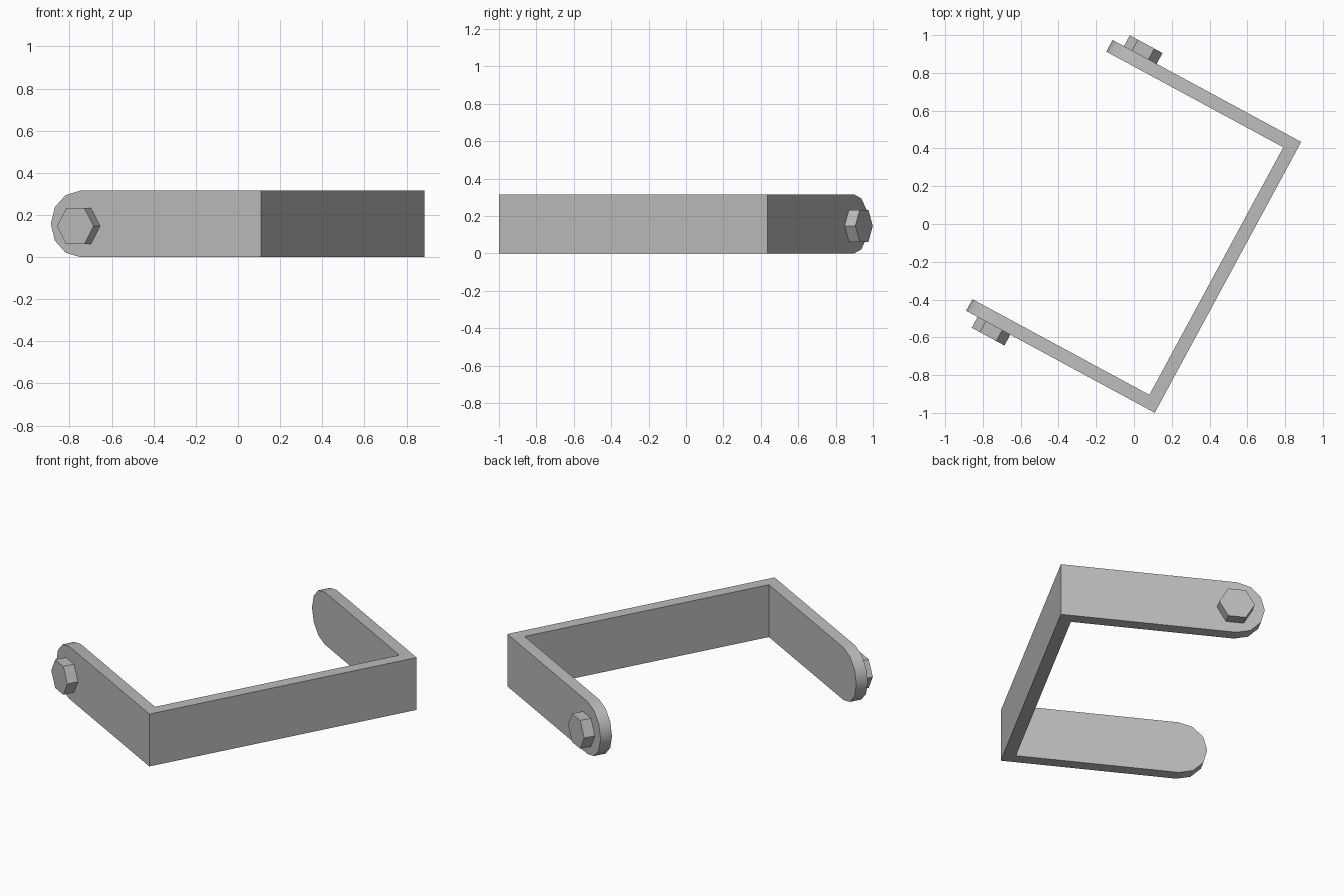
import bpy, bmesh
from math import radians
from mathutils import Matrix, Vector

if "Cube" in bpy.data.objects:
    bpy.data.objects.remove(bpy.data.objects["Cube"])

HALF_WIDTH = 0.815   # half the length of the cross bar
ARM = 1.135          # arm length from the outer face of the bar
THICK = 0.07
HEIGHT = 0.315
BOLT_X, BOLT_Z, BOLT_R, BOLT_H = 0.968, 0.147, 0.0985, 0.065

# Bracket space: arms run along +x, bar runs along y
PLACE = Matrix.Translation((0.4975, -0.2825, 0)) @ Matrix.Rotation(radians(151.6), 4, "Z")

steel = bpy.data.materials.new("grey steel")
steel.use_nodes = True
grey = (0.5, 0.5, 0.5, 1)
steel.diffuse_color = grey
steel.node_tree.nodes["Principled BSDF"].inputs["Base Color"].default_value = grey


def add_object(name, bm):
    bmesh.ops.recalc_face_normals(bm, faces=bm.faces)
    bm.transform(PLACE)
    mesh = bpy.data.meshes.new(name)
    bm.to_mesh(mesh)
    bm.free()
    mesh.materials.append(steel)
    obj = bpy.data.objects.new(name, mesh)
    bpy.context.collection.objects.link(obj)
    return obj


# U-shaped bracket: extruded outline with rounded arm ends
inner = HALF_WIDTH - THICK
half = [(THICK, inner), (ARM, inner), (ARM, HALF_WIDTH), (0, HALF_WIDTH)]
outline = half + [(x, -y) for x, y in reversed(half)]
bm = bmesh.new()
base = bm.faces.new([bm.verts.new((x, y, 0)) for x, y in outline])
top = bmesh.ops.extrude_face_region(bm, geom=[base])["geom"]
bmesh.ops.translate(bm, vec=Vector((0, 0, HEIGHT)),
                    verts=[v for v in top if isinstance(v, bmesh.types.BMVert)])
if not base.is_valid or len(bm.faces) < len(outline) + 2:
    bm.faces.new([v for v in bm.verts if v.co.z == 0])
bmesh.ops.recalc_face_normals(bm, faces=bm.faces)
end_edges = [e for e in bm.edges
             if all(abs(v.co.x - ARM) < 1e-4 for v in e.verts)
             and abs(e.verts[0].co.z - e.verts[1].co.z) < 1e-4]
bmesh.ops.bevel(bm, geom=end_edges, offset=HEIGHT / 2 - 0.0002, offset_type="OFFSET",
                segments=3, profile=0.5, affect="EDGES")
bmesh.ops.remove_doubles(bm, verts=bm.verts, dist=0.001)
bracket = add_object("bracket", bm)

bpy.context.view_layer.objects.active = bracket
bracket.select_set(True)
bpy.ops.object.shade_smooth_by_angle(angle=radians(40))

# Hexagonal bolt heads on the outer side of each arm
for name, side in (("front_bolt", 1), ("back_bolt", -1)):
    bm = bmesh.new()
    bmesh.ops.create_cone(bm, cap_ends=True, segments=6, radius1=BOLT_R,
                          radius2=BOLT_R, depth=BOLT_H)
    # Point a corner along the arm, then lay the head on its side
    corner = max(bm.verts, key=lambda v: v.co.x).co
    if corner.x < BOLT_R * 0.95:
        bm.transform(Matrix.Rotation(radians(30), 4, "Z"))
    bm.transform(Matrix.Rotation(radians(90), 4, "X"))
    bm.transform(Matrix.Translation((BOLT_X, side * (HALF_WIDTH + BOLT_H / 2), BOLT_Z)))
    add_object(name, bm)
